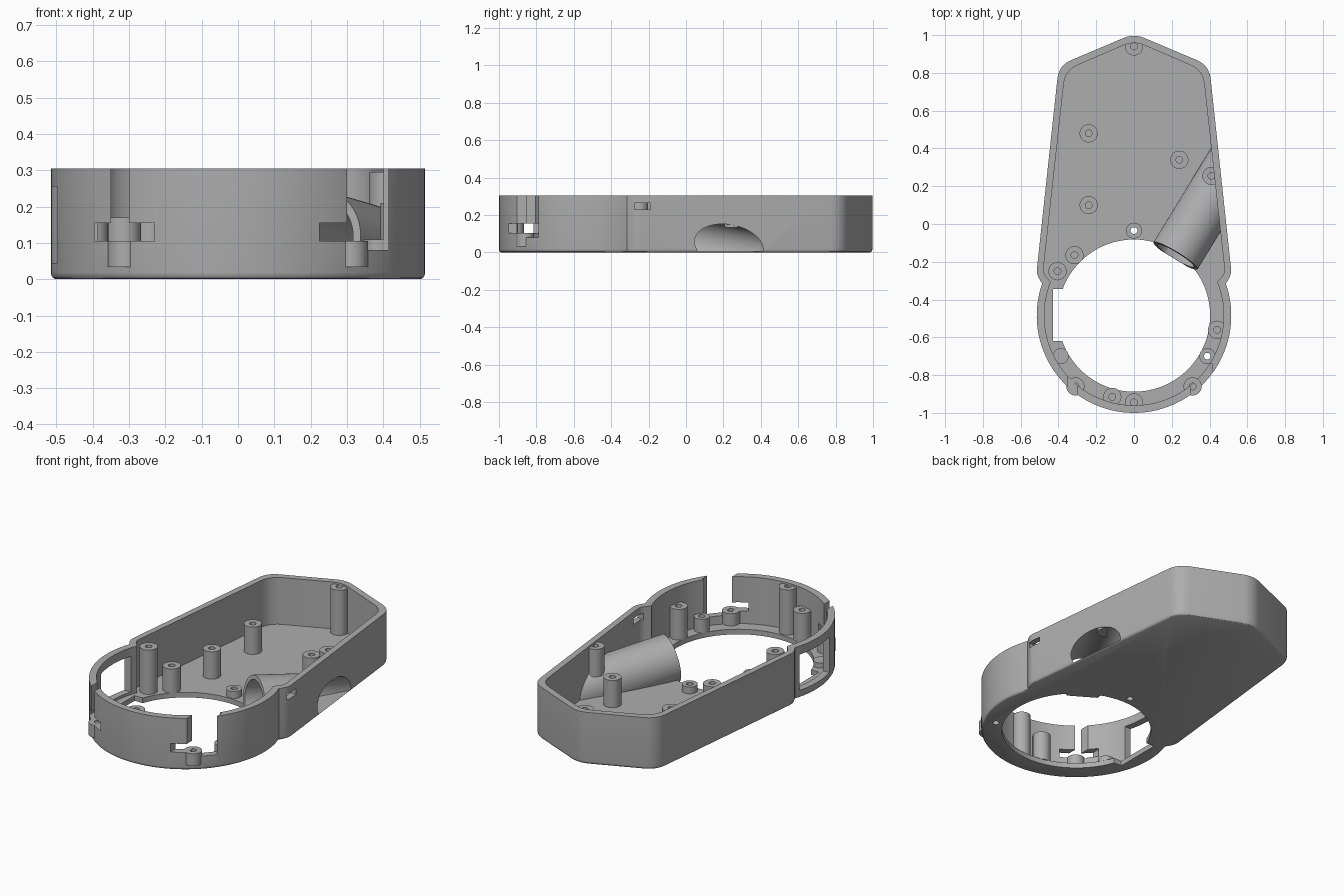
import bpy, bmesh, math
from mathutils import Vector

if "Cube" in bpy.data.objects:
    bpy.data.objects.remove(bpy.data.objects["Cube"])

grey = bpy.data.materials.new("plain grey plastic")
grey.use_nodes = True
grey.diffuse_color = (0.42, 0.42, 0.42, 1)
grey.node_tree.nodes["Principled BSDF"].inputs["Base Color"].default_value = grey.diffuse_color

RING = Vector((0, -0.485))
HEIGHT, FLOOR = 0.305, 0.03


def finish(name, bm):
    bmesh.ops.recalc_face_normals(bm, faces=bm.faces)
    mesh = bpy.data.meshes.new(name)
    bm.to_mesh(mesh)
    bm.free()
    mesh.materials.append(grey)
    obj = bpy.data.objects.new(name, mesh)
    bpy.context.collection.objects.link(obj)
    return obj


def loft(name, outline, layers):
    """Stack scaled copies of an outline; layers are (z, inset)."""
    bm = bmesh.new()
    rings = [[bm.verts.new((p.x * (1 - 2 * d), p.y * (1 - d), z)) for p in outline]
             for z, d in layers]
    for low, high in zip(rings, rings[1:]):
        for i in range(len(low)):
            j = (i + 1) % len(low)
            bm.faces.new((low[i], low[j], high[j], high[i]))
    bm.faces.new(rings[0][::-1])
    bm.faces.new(rings[-1])
    return finish(name, bm)


def rod(name, start, end, radius, sides=32):
    start, end = Vector(start), Vector(end)
    bm = bmesh.new()
    bmesh.ops.create_cone(bm, cap_ends=True, segments=sides, radius1=radius,
                          radius2=radius, depth=(end - start).length)
    turn = (end - start).to_track_quat("Z", "Y").to_matrix().to_4x4()
    bmesh.ops.transform(bm, matrix=turn, verts=bm.verts)
    bmesh.ops.translate(bm, vec=(start + end) / 2, verts=bm.verts)
    return finish(name, bm)


def box(x0, x1, y0, y1, z0, z1):
    corners = [Vector(c) for c in ((x0, y0), (x1, y0), (x1, y1), (x0, y1))]
    return loft("cutter", corners, [(z0, 0), (z1, 0)])


def cut(obj, cutter, keep=False):
    mod = obj.modifiers.new("cut", "BOOLEAN")
    mod.operation, mod.solver, mod.object = "DIFFERENCE", "EXACT", cutter
    graph = bpy.context.evaluated_depsgraph_get()
    mesh = bpy.data.meshes.new_from_object(obj.evaluated_get(graph))
    obj.modifiers.clear()
    obj.data = mesh
    if not keep:
        bpy.data.objects.remove(cutter)


def smooth(obj):
    bpy.ops.object.select_all(action="DESELECT")
    obj.select_set(True)
    bpy.context.view_layer.objects.active = obj
    bpy.ops.object.shade_smooth_by_angle(angle=math.radians(30))


def rounded(before, corner, after, trim, steps=6):
    a = corner + (before - corner).normalized() * trim
    b = corner + (after - corner).normalized() * trim
    return [a.lerp(corner, i / steps).lerp(corner.lerp(b, i / steps), i / steps)
            for i in range(steps + 1)]


def body_outline(apex, shoulder, hip, radius, angle):
    """Pointed tapering body joined to a round front."""
    tip, shoulder, hip = Vector((0, apex)), Vector(shoulder), Vector(hip)
    flip = Vector((-1, 1))
    arc = [RING + radius * Vector((math.cos(t), math.sin(t))) for t in
           (math.radians(angle - (180 + 2 * angle) * i / 64) for i in range(65))]
    side = rounded(tip, shoulder, hip, 0.07) + rounded(shoulder, hip, arc[0], 0.03)
    top = rounded(shoulder * flip, tip, shoulder, 0.06)
    return top + side + arc + [p * flip for p in reversed(side)]


# Body blank with a softened bottom edge, and the cavity inside it
outer = body_outline(1.008, (0.398, 0.84), (0.517, -0.265), 0.515, 19.2)
inner = body_outline(0.97, (0.364, 0.813), (0.482, -0.262), 0.475, 22)
shell = loft("enclosure_shell", outer,
             [(0, 0.012), (0.004, 0.005), (0.011, 0.001), (0.018, 0), (HEIGHT, 0)])
cavity = loft("cavity", inner, [(FLOOR, 0), (0.5, 0)])
opening = rod("opening", (0, RING.y, -0.1), (0, RING.y, 0.1), 0.403, 96)

# Sloping cable tube is left standing when the cavity and opening are cut
start = Vector((0.22, -0.168, 0.108))
run = Vector((0.52, 0.85, -0.155))
tube = rod("tube", start, start + run, 0.137, 64)
cut(cavity, tube, keep=True)
cut(opening, tube)
cut(shell, cavity)
cut(shell, opening)

# Tube bore, stopping just above the underside
bore = rod("bore", start - run * 0.1, start + run, 0.113, 64)
cut(bore, box(-1, 2, -1, 2, -1, 0.006))
cut(shell, bore)

# Side window and its floor notch, small side slot, front wall gaps
for size in (
    (-0.6, -0.43, -0.62, -0.345, 0.045, 0.255),
    (-0.43, -0.3, -0.62, -0.345, -0.1, 0.2),
    (0.4, 0.6, -0.275, -0.19, 0.23, 0.265),
    (0.30, 0.415, -1.1, -0.74, 0.08, 0.5),
    (0.225, 0.31, -1.1, -0.8, 0.105, 0.155),
    (-0.35, -0.30, -1.1, -0.8, 0.1, 0.5),
    (-0.395, -0.23, -1.1, -0.76, 0.105, 0.155),
):
    cut(shell, box(*size))

# Screw posts: x, y, bottom, top
posts = [
    (0, 0.94, FLOOR, 0.295), (-0.24, 0.48, FLOOR, 0.19),
    (-0.24, 0.10, FLOOR, 0.19), (0.24, 0.34, FLOOR, 0.19),
    (0.41, 0.255, 0.135, 0.295), (-0.405, -0.25, FLOOR, 0.29),
    (-0.315, -0.165, FLOOR, 0.17), (0.44, -0.56, FLOOR, 0.21),
    (0, -0.945, FLOOR, 0.295), (-0.115, -0.915, FLOOR, 0.2),
    (0.31, -0.86, 0.035, 0.105), (-0.31, -0.86, 0.035, 0.105),
]
for i, (x, y, low, high) in enumerate(posts):
    post = rod(f"screw_post_{i + 1}", (x, y, low - 0.002), (x, y, high), 0.048)
    cut(post, rod("drill", (x, y, max(low + 0.02, high - 0.12)), (x, y, 0.5), 0.018, 20))
    smooth(post)

# Low bosses drilled through the floor around the opening
for i, (x, y, high) in enumerate([(0, -0.035, 0.07), (0.388, -0.7, 0.11), (-0.388, -0.7, 0.06)]):
    boss = rod(f"through_boss_{i + 1}", (x, y, FLOOR - 0.002), (x, y, high), 0.042)
    if x >= 0:
        drill = rod("drill", (x, y, -0.1), (x, y, 0.5), 0.018, 20)
        cut(shell, drill, keep=True)
        cut(boss, drill)
    smooth(boss)

smooth(shell)
